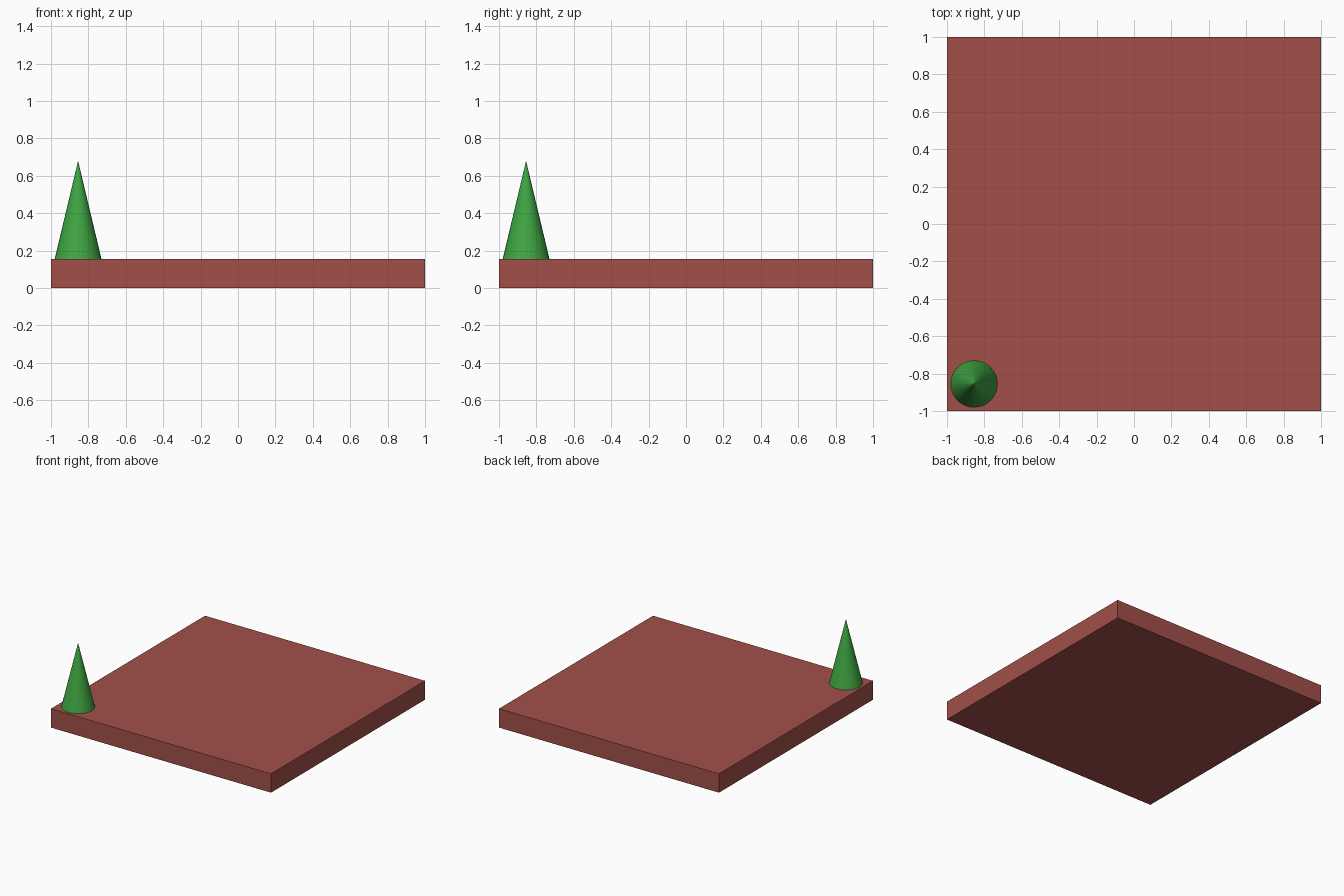
import bpy

if "Cube" in bpy.data.objects:
    bpy.data.objects.remove(bpy.data.objects["Cube"])

SLAB_H = 0.155
CONE_H = 0.525


def paint(obj, name, color):
    mat = bpy.data.materials.new(name)
    mat.diffuse_color = (*color, 1.0)
    mat.use_nodes = True
    mat.node_tree.nodes["Principled BSDF"].inputs["Base Color"].default_value = mat.diffuse_color
    obj.data.materials.append(mat)


# Square base slab
bpy.ops.mesh.primitive_cube_add(size=1, location=(0, 0, SLAB_H / 2))
slab = bpy.context.object
slab.name = "base_slab"
slab.scale = (2, 2, SLAB_H)
bpy.ops.object.transform_apply(location=False, rotation=False, scale=True)
paint(slab, "brick_red", (0.36, 0.08, 0.068))

# Cone standing on the front left corner
bpy.ops.mesh.primitive_cone_add(vertices=32, radius1=0.125, radius2=0, depth=CONE_H,
                                location=(-0.855, -0.855, SLAB_H + CONE_H / 2))
cone = bpy.context.object
cone.name = "corner_cone"
paint(cone, "green", (0.05, 0.38, 0.055))
